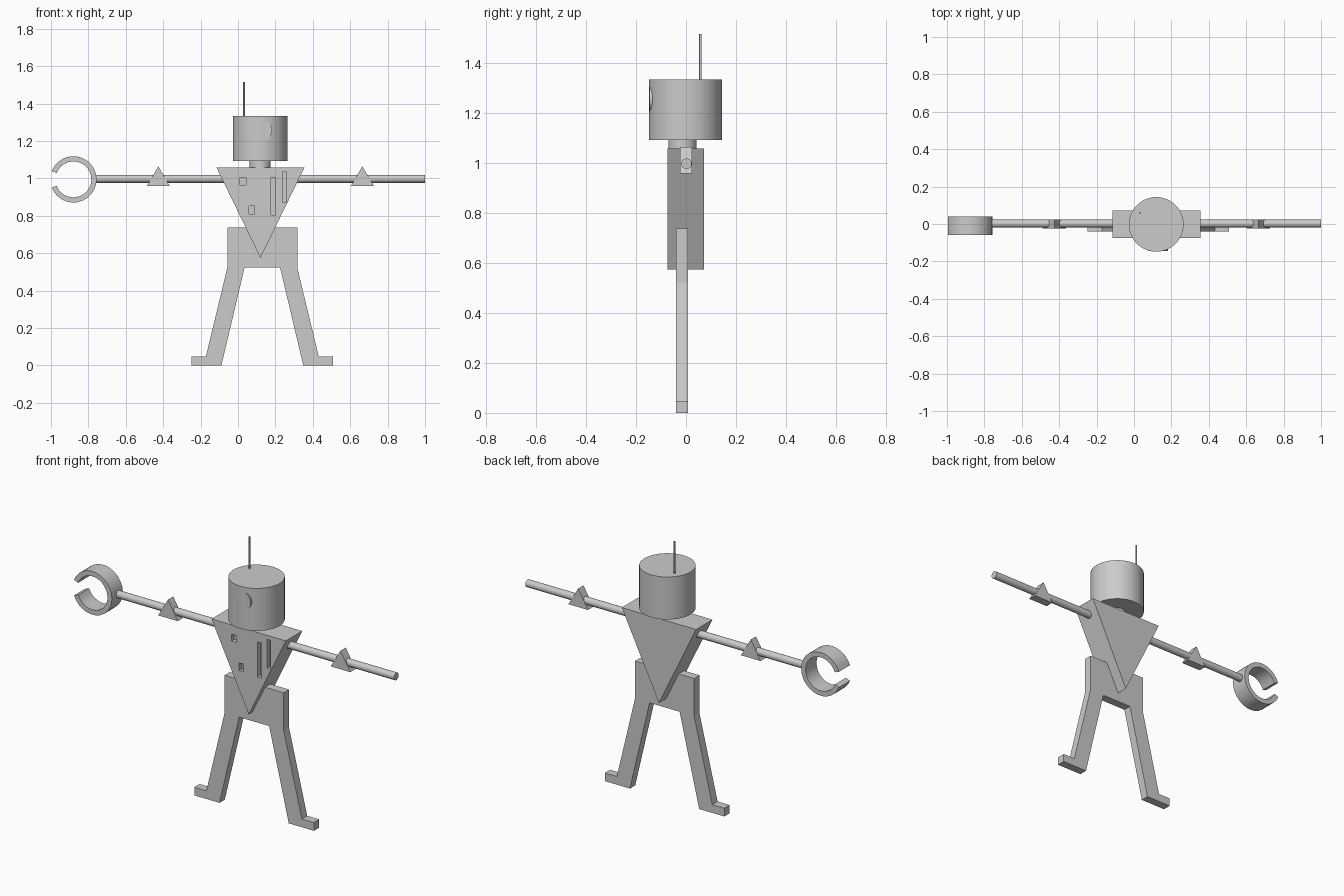
import bpy, bmesh, math
from mathutils import Matrix, Vector

if "Cube" in bpy.data.objects:
    bpy.data.objects.remove(bpy.data.objects["Cube"])

grey = bpy.data.materials.new("plain_grey")
grey.diffuse_color = (0.6, 0.6, 0.6, 1)
grey.use_nodes = True
grey.node_tree.nodes["Principled BSDF"].inputs["Base Color"].default_value = grey.diffuse_color


def finish(name, bm):
    bmesh.ops.recalc_face_normals(bm, faces=bm.faces[:])
    me = bpy.data.meshes.new(name)
    bm.to_mesh(me)
    bm.free()
    me.materials.append(grey)
    ob = bpy.data.objects.new(name, me)
    bpy.context.collection.objects.link(ob)
    return ob


def smooth(ob):
    bpy.ops.object.select_all(action='DESELECT')
    ob.select_set(True)
    bpy.context.view_layer.objects.active = ob
    bpy.ops.object.shade_smooth_by_angle(angle=math.radians(35))


def plate(name, outline, y0, y1):
    """Extrude an outline in the x-z plane from y0 to y1."""
    bm = bmesh.new()
    face = bm.faces.new([bm.verts.new((x, y0, z)) for x, z in outline])
    out = bmesh.ops.extrude_face_region(bm, geom=[face])
    verts = [v for v in out['geom'] if isinstance(v, bmesh.types.BMVert)]
    bmesh.ops.translate(bm, verts=verts, vec=(0, y1 - y0, 0))
    return finish(name, bm)


def rod(name, a, b, r, sides=32):
    """Cylinder between two points."""
    a, b = Vector(a), Vector(b)
    d = b - a
    bm = bmesh.new()
    m = Matrix.Translation((a + b) / 2) @ d.to_track_quat('Z', 'Y').to_matrix().to_4x4()
    bmesh.ops.create_cone(bm, cap_ends=True, segments=sides, radius1=r, radius2=r,
                          depth=d.length, matrix=m)
    ob = finish(name, bm)
    smooth(ob)
    return ob


# Legs: one plate, half outline mirrored about the hip centre
CX = 0.13
half = [(0.187, 0.738), (0.187, 0.523), (0.302, 0.047), (0.378, 0.047),
        (0.378, 0), (0.219, 0), (0.095, 0.523)]
plate("legs", [(CX + x, z) for x, z in half] + [(CX - x, z) for x, z in reversed(half)],
      -0.04, 0.008)

# Torso wedge with recessed chest slots
torso = plate("torso", [(-0.115, 1.058), (0.355, 1.058), (0.12, 0.575)], -0.075, 0.073)
slots = [(0.011, 0.043, 0.965, 1.004), (0.06, 0.088, 0.81, 0.853),
         (0.176, 0.2, 0.805, 1.004), (0.237, 0.258, 0.872, 1.035)]
for x0, x1, z0, z1 in slots:
    cutter = plate("slot_cutter", [(x0, z0), (x1, z0), (x1, z1), (x0, z1)], -0.1, -0.05)
    mod = torso.modifiers.new("slot", 'BOOLEAN')
    mod.operation = 'DIFFERENCE'
    mod.solver = 'EXACT'
    mod.object = cutter
    bpy.context.view_layer.objects.active = torso
    bpy.ops.object.modifier_apply(modifier=mod.name)
    bpy.data.objects.remove(cutter)

# Neck, head, face disc and antenna
rod("neck", (0.118, -0.014, 1.04), (0.118, -0.014, 1.1), 0.057)
rod("head", (0.119, -0.002, 1.092), (0.119, -0.002, 1.335), 0.146, 64)
rod("face_disc", (0.13, -0.1, 1.257), (0.13, -0.1455, 1.257), 0.052)
rod("antenna", (0.032, 0.058, 1.32), (0.032, 0.058, 1.517), 0.005, 12)

# Arms and elbow wedges
for side, x0, x1, ex in (("left", -0.765, -0.07, -0.426), ("right", 0.31, 1.0, 0.665)):
    rod(side + "_arm", (x0, 0.002, 0.998), (x1, 0.002, 0.998), 0.021)
    plate(side + "_elbow", [(ex - 0.062, 0.959), (ex + 0.062, 0.959), (ex, 1.065)],
          -0.024, 0.024)

# Open claw ring
N, GAP = 24, math.radians(21)
angles = [-math.pi + GAP + i * (2 * math.pi - 2 * GAP) / N for i in range(N + 1)]


def arc(r, ang):
    return [(-0.88 + r * math.cos(t), 0.995 + r * math.sin(t)) for t in ang]


smooth(plate("claw", arc(0.124, angles) + arc(0.096, angles[::-1]), -0.059, 0.04))
